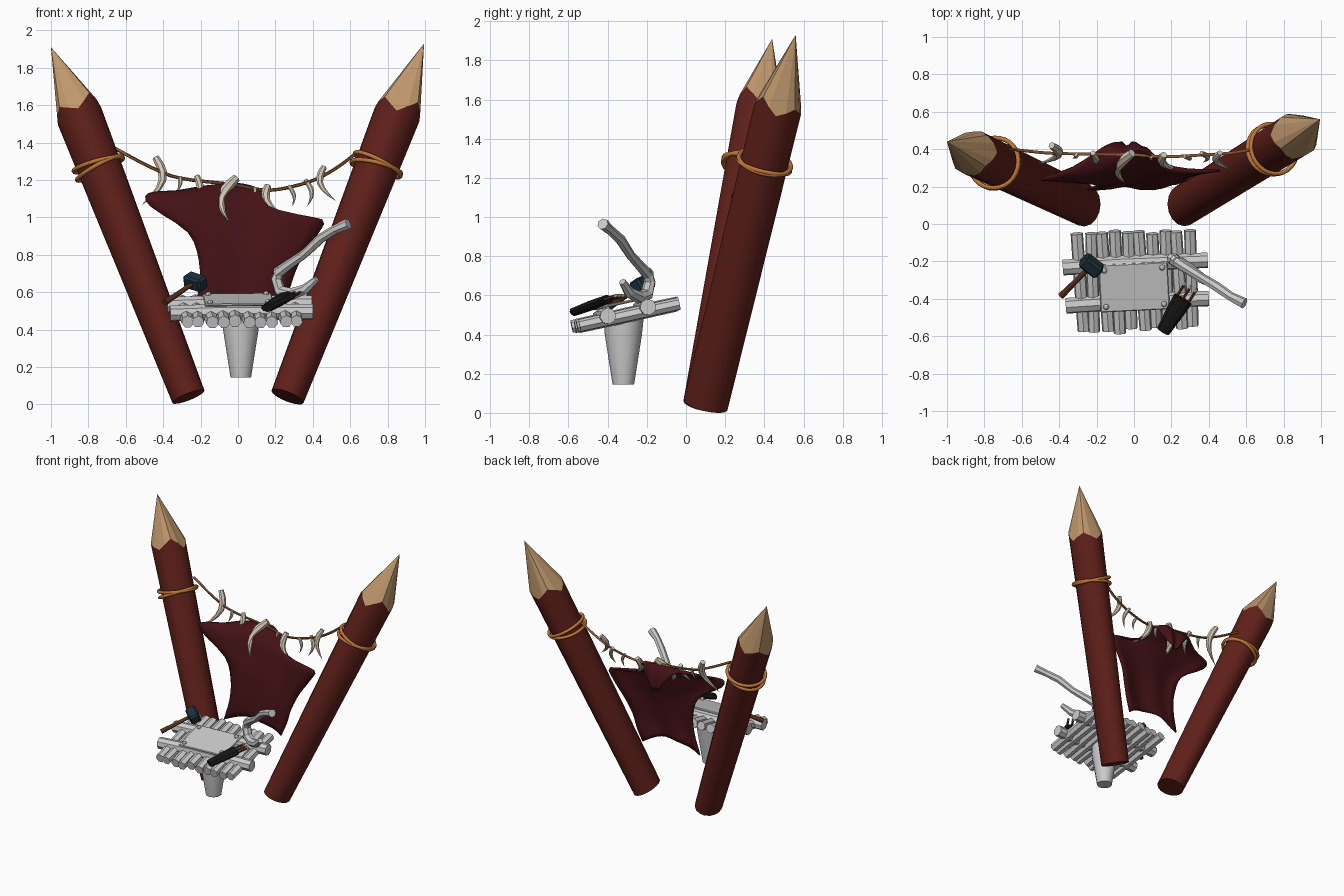
import bpy, bmesh, math, random
from math import sin, cos, pi, radians
from mathutils import Vector, Matrix

if "Cube" in bpy.data.objects:
    bpy.data.objects.remove(bpy.data.objects["Cube"])

random.seed(4)


def material(name, rgb):
    m = bpy.data.materials.new(name)
    m.diffuse_color = (*rgb, 1)
    m.use_nodes = True
    m.node_tree.nodes["Principled BSDF"].inputs["Base Color"].default_value = m.diffuse_color
    return m


RED = material("red_wood", (0.115, 0.014, 0.010))
RAW = material("raw_wood", (0.52, 0.31, 0.15))
ROPE = material("rope", (0.52, 0.18, 0.04))
CORD = material("cord", (0.27, 0.10, 0.035))
CLOTH = material("cloth", (0.06, 0.006, 0.008))
BONE = material("bone", (0.66, 0.58, 0.46))
STEEL = material("dark_steel", (0.012, 0.032, 0.045))
BROWN = material("brown_wood", (0.10, 0.030, 0.014))
BLACK = material("black_leather", (0.008, 0.008, 0.008))


def finish(ob, mat=None, smooth=None):
    if mat:
        ob.data.materials.append(mat)
    if smooth:
        bpy.ops.object.select_all(action='DESELECT')
        ob.select_set(True)
        bpy.context.view_layer.objects.active = ob
        bpy.ops.object.shade_smooth_by_angle(angle=radians(smooth))
    return ob


def mesh_object(name, verts, faces, mat=None, smooth=None):
    me = bpy.data.meshes.new(name)
    me.from_pydata(verts, [], faces)
    bm = bmesh.new()
    bm.from_mesh(me)
    bmesh.ops.recalc_face_normals(bm, faces=bm.faces)
    bm.to_mesh(me)
    bm.free()
    ob = bpy.data.objects.new(name, me)
    bpy.context.collection.objects.link(ob)
    return finish(ob, mat, smooth)


def frame(t, ref):
    t = t.normalized()
    u = (ref - t * ref.dot(t)).normalized()
    return t, u, t.cross(u)


def loft(name, pts, radii, sides=8, mat=None, smooth=None, ref=(0, 0, 1), M=Matrix()):
    """Tube through points; each radius is a number or a pair (along ref, across)."""
    pts = [Vector(p) for p in pts]
    verts, faces, n = [], [], len(pts)
    for i, p in enumerate(pts):
        _, u, v = frame(pts[min(i + 1, n - 1)] - pts[max(i - 1, 0)], Vector(ref))
        r = radii[i] if isinstance(radii, (list, tuple)) else radii
        a, b = r if isinstance(r, tuple) else (r, r)
        verts += [M @ (p + u * a * cos(2 * pi * k / sides) + v * b * sin(2 * pi * k / sides)) for k in range(sides)]
    for i in range(n - 1):
        for k in range(sides):
            j = (k + 1) % sides
            faces.append((i * sides + k, i * sides + j, (i + 1) * sides + j, (i + 1) * sides + k))
    faces += [tuple(range(sides)), tuple(range((n - 1) * sides, n * sides))]
    return mesh_object(name, verts, faces, mat, smooth)


def box(name, size, M, mat=None, bevel=0):
    bpy.ops.mesh.primitive_cube_add(size=1)
    ob = bpy.context.object
    ob.name = name
    ob.data.transform(M @ Matrix.Diagonal((*size, 1)))
    if bevel:
        b = ob.modifiers.new("bevel", 'BEVEL')
        b.width, b.segments = bevel, 1
    return finish(ob, mat)


def spline(pts, steps):
    """Catmull-Rom interpolation of points."""
    p = [Vector(q) for q in pts]
    p = [2 * p[0] - p[1]] + p + [2 * p[-1] - p[-2]]
    out = []
    for i in range(1, len(p) - 2):
        for s in range(steps):
            t = s / steps
            a, b, c, d = p[i - 1:i + 3]
            out.append(0.5 * (2 * b + (c - a) * t + (2 * a - 5 * b + 4 * c - d) * t * t + (3 * b - a - 3 * c + d) * t ** 3))
    return out + [p[-2]]


# Leaning sharpened posts with rope lashings
def post(side, base, top, tip):
    base, top, tip = Vector(base), Vector(top), Vector(tip)
    t, u, v = frame(top - base, Vector((1, 0, 0)))
    n = 16
    knots = [random.uniform(-0.01, 0.03) if k % 2 else random.uniform(-0.07, -0.04) for k in range(8)]
    low, high = [], []
    for k in range(n):
        c, s = cos(2 * pi * k / n), sin(2 * pi * k / n)
        drop = (knots[k // 2] + knots[(k + k % 2) // 2 % 8]) / 2
        low.append(base + u * 0.092 * c + v * 0.115 * s)
        high.append(top + u * 0.125 * c + v * 0.122 * s + t * drop)
    mesh_object(side + "_post", low + high,
                [(k, (k + 1) % n, n + (k + 1) % n, n + k) for k in range(n)] + [tuple(range(n))], RED, 40)
    mesh_object(side + "_post_point", high + [tip], [(k, (k + 1) % n, n) for k in range(n)], RAW)
    for i, (tilt, off) in enumerate([(-7, -0.01), (6, 0.01)]):
        bpy.ops.mesh.primitive_torus_add(major_radius=0.136, minor_radius=0.012, major_segments=28, minor_segments=8)
        ob = bpy.context.object
        ob.name = f"{side}_lashing_{i + 1}"
        q = Matrix((u, v, t)).transposed().to_4x4()
        ob.data.transform(Matrix.Translation(base.lerp(top, 0.79) + t * off) @ q @ Matrix.Rotation(radians(tilt), 4, 'Y'))
        finish(ob, ROPE, 60)


post("left", (-0.265, 0.10, 0.041), (-0.87, 0.385, 1.60), (-1.0, 0.44, 1.91))
post("right", (0.265, 0.10, 0.041), (0.87, 0.48, 1.60), (0.995, 0.56, 1.93))

# Cord strung between posts
cord = spline([(-0.66, 0.40, 1.37), (-0.47, 0.38, 1.27), (-0.31, 0.375, 1.21), (-0.02, 0.37, 1.175),
               (0.17, 0.36, 1.145), (0.38, 0.37, 1.19), (0.52, 0.38, 1.26), (0.64, 0.40, 1.35)], 4)
loft("tooth_cord", cord, 0.009, 6, CORD, 60)

# Hanging teeth: top, tip, sideways bulge, radius
teeth = [((-0.44, 0.42, 1.32), (-0.51, 0.32, 1.07), 0.07, 0.025), ((-0.31, 0.37, 1.22), (-0.33, 0.35, 1.13), 0.01, 0.012),
         ((-0.22, 0.38, 1.22), (-0.25, 0.29, 1.07), 0.03, 0.020), ((-0.01, 0.38, 1.21), (-0.05, 0.22, 0.98), -0.06, 0.030),
         ((0.09, 0.36, 1.16), (0.07, 0.34, 1.07), 0.01, 0.012), ((0.16, 0.37, 1.17), (0.25, 0.28, 1.00), -0.05, 0.024),
         ((0.27, 0.36, 1.17), (0.29, 0.34, 1.06), 0.02, 0.012), ((0.36, 0.38, 1.20), (0.37, 0.33, 1.06), 0.03, 0.015),
         ((0.46, 0.38, 1.27), (0.52, 0.29, 1.09), -0.05, 0.020)]
for i, (a, b, bulge, r) in enumerate(teeth):
    a, b = Vector(a), Vector(b)
    pts = [a.lerp(b, k / 6) + Vector((bulge, 0, 0)) * sin(pi * k / 6) for k in range(7)]
    loft(f"tooth_{i + 1}", pts, [r * f for f in (0.75, 0.95, 1, 0.85, 0.62, 0.36, 0.05)], 7, BONE, 50, (0, 1, 0))

# Hide draped over the cord: left, middle, right point of each row
rows = [((-0.08, 0.43, 1.03), (-0.03, 0.43, 0.99), (0.02, 0.43, 1.03)),
        ((-0.14, 0.42, 1.10), (-0.03, 0.425, 1.10), (0.07, 0.42, 1.09)),
        ((-0.20, 0.38, 1.16), (-0.02, 0.385, 1.185), (0.12, 0.37, 1.15)),
        ((-0.33, 0.29, 1.145), (-0.02, 0.31, 1.12), (0.22, 0.31, 1.03)),
        ((-0.48, 0.23, 1.13), (-0.02, 0.27, 1.05), (0.45, 0.28, 0.99)),
        ((-0.47, 0.22, 1.06), (0.00, 0.25, 0.97), (0.42, 0.27, 0.90)),
        ((-0.27, 0.22, 0.92), (0.02, 0.22, 0.86), (0.34, 0.25, 0.78)),
        ((-0.21, 0.21, 0.77), (0.03, 0.20, 0.73), (0.29, 0.22, 0.66)),
        ((-0.21, 0.20, 0.62), (0.03, 0.19, 0.62), (0.26, 0.21, 0.55)),
        ((-0.25, 0.19, 0.46), (0.00, 0.19, 0.53), (0.22, 0.20, 0.45))]
cols, verts = 13, []
sides3 = [spline([r[k] for r in rows], 3) for k in range(3)]
for i, (l, m, r) in enumerate(zip(*sides3)):
    for k in range(cols):
        s = k / (cols - 1)
        p = l * (1 - s) * (1 - 2 * s) + m * 4 * s * (1 - s) + r * s * (2 * s - 1)
        p.y += 0.012 * sin(s * 11 + i * 0.15)
        verts.append(p)
nr = len(sides3[0])
hide = mesh_object("hanging_hide", verts, [(i * cols + k, i * cols + k + 1, (i + 1) * cols + k + 1, (i + 1) * cols + k)
                                           for i in range(nr - 1) for k in range(cols - 1)], CLOTH, 60)
hide.modifiers.new("thickness", 'SOLIDIFY').thickness = 0.012

# Table: tilted top of round billets on two cross logs, with pedestal
T = Matrix.Translation((0.01, -0.31, 0.51)) @ Matrix.Rotation(radians(12.5), 4, 'X') @ Matrix.Rotation(radians(3), 4, 'Z')
for i in range(10):
    x = -0.297 + i * 0.066
    y0, y1 = -0.265 + random.uniform(-0.015, 0.015), 0.27 + random.uniform(-0.015, 0.015)
    z, dx, r = random.uniform(-0.02, -0.008), random.uniform(-0.008, 0.008), random.uniform(0.032, 0.038)
    loft(f"table_billet_{i + 1}", [(x - dx, y0, z), (x, 0, z), (x + dx, y1, z)], [r, r * 1.04, r], 7, M=T)
for name, y, x0, x1 in [("back_cross_log", 0.10, -0.385, 0.39), ("front_cross_log", -0.11, -0.38, 0.385)]:
    loft(name, [(x0, y, 0.004), (-0.1, y + 0.006, 0.008), (x1, y, 0.004)], [0.043, 0.045, 0.042], 8, M=T)
loft("pedestal", [(0.015, -0.32, 0.145), (0.015, -0.32, 0.40), (0.015, -0.315, 0.50)], [0.055, 0.095, 0.10], 16,
     smooth=40, ref=(1, 0, 0))
box("work_plate", (0.37, 0.26, 0.014), T @ Matrix.Translation((-0.01, -0.015, 0.054)), bevel=0.005)
for i, (x, y) in enumerate([(-0.165, 0.085), (0.145, 0.085), (-0.165, -0.115), (0.145, -0.115)]):
    bpy.ops.mesh.primitive_uv_sphere_add(segments=8, ring_count=6, radius=0.016)
    ob = bpy.context.object
    ob.name = f"plate_rivet_{i + 1}"
    ob.data.transform(T @ Matrix.Translation((x, y, 0.062)))

# Hammer
grip, head = Vector((-0.39, -0.385, 0.545)), Vector((-0.228, -0.222, 0.655))
loft("hammer_handle", [grip, grip.lerp(head, 0.5), head], [0.018, 0.014, 0.013], 8, BROWN, 50)
t, u, v = frame(head - grip, Vector((0.7, -0.6, -0.25)))
R = Matrix.Translation(head) @ Matrix((u, v, t)).transposed().to_4x4()
box("hammer_head", (0.12, 0.076, 0.076), R, STEEL, 0.012)

# Leather pouch holding small rods
a, b = Vector((0.155, -0.575, 0.515)), Vector((0.262, -0.40, 0.58))
loft("tool_pouch", [a, a.lerp(b, 0.5), b], [(0.022, 0.037), (0.026, 0.047), (0.024, 0.055)], 8, BLACK)
for i, d in enumerate((-0.03, 0, 0.03)):
    p = b + Vector((d, -0.6 * d, 0))
    q = p + Vector((0.035, 0.055, 0.016))
    loft(f"pouch_rod_{i + 1}", [p - Vector((0.02, 0.03, 0.01)), q], 0.009, 6, BROWN)
    loft(f"rod_tip_{i + 1}", [q, q + Vector((0.009, 0.015, 0.004))], [0.010, 0.007], 6, BONE)

# Crooked forked branch standing on the table
side_dir = (0.52, 0.85, 0)
loft("branch_handle", [(0.59, -0.425, 0.965), (0.52, -0.39, 0.935), (0.44, -0.335, 0.885), (0.35, -0.28, 0.80),
                       (0.27, -0.23, 0.745), (0.21, -0.19, 0.70)],
     [0.030, 0.025, 0.027, 0.024, 0.027, 0.031], 7, ref=side_dir)
loft("branch_fork", [(0.23, -0.20, 0.73), (0.205, -0.185, 0.67), (0.225, -0.20, 0.605), (0.29, -0.24, 0.59),
                     (0.36, -0.29, 0.615), (0.42, -0.325, 0.67)],
     [0.024, 0.031, 0.034, 0.033, 0.028, 0.018], 7, ref=side_dir)
